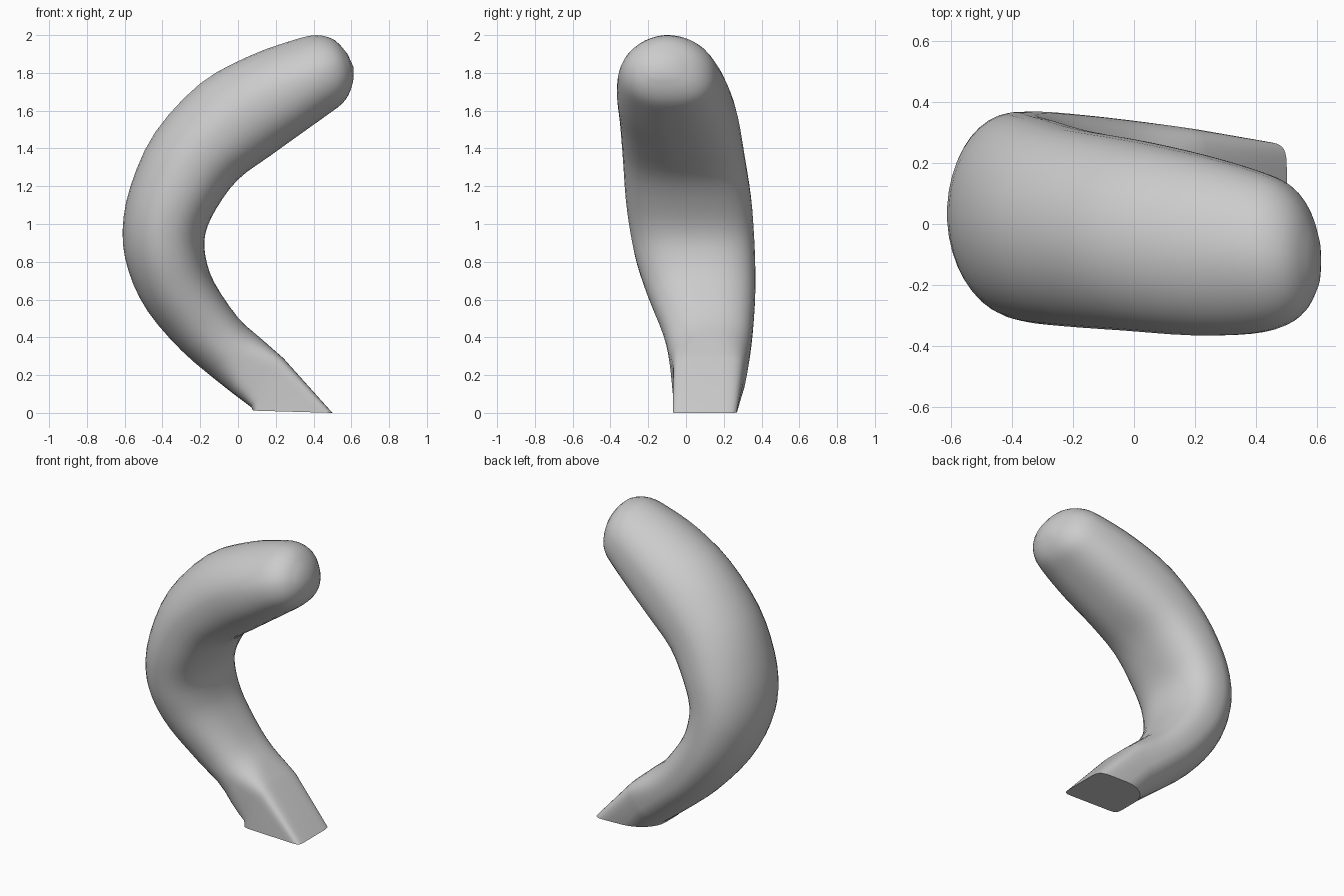
import bpy, bmesh, math
from mathutils import Vector

# Remove the default object
if "Cube" in bpy.data.objects:
    bpy.data.objects.remove(bpy.data.objects["Cube"], do_unlink=True)

SIDES = 40
STEPS = 3

# Sections: outer x, z, inner x, z, front y, back y, squareness
SECTIONS = [
    (.07, .03, .24, .29, -.07, .313, 6),
    (-.1, .16, .115, .4, -.088, .335, 2.6),
    (-.3, .33, 0, .505, -.12, .353, 2.4),
    (-.48, .54, -.125, .69, -.2, .367, 2.3),
    (-.58, .75, -.172, .83, -.26, .367, 2.3),
    (-.612, .96, -.172, .95, -.295, .36, 2.3),
    (-.57, 1.2, -.115, 1.08, -.32, .345, 2.3),
    (-.44, 1.485, 0, 1.235, -.335, .31, 2.3),
    (-.2, 1.745, .17, 1.36, -.35, .275, 2.3),
    (.06, 1.89, .33, 1.475, -.365, .23, 2.3),
    (.28, 1.97, .47, 1.575, -.36, .18, 2.2),
    (.41, 2, .555, 1.64, -.335, .135, 2.2),
    (.51, 1.975, .595, 1.705, -.285, .06, 2.2),
    (.58, 1.9, .612, 1.77, -.21, -.04, 2.2),
]
FOOT = (.08, .012, .5, 0, -.07, .27, 12)
TIP = (.612, -.12, 1.83)


def spline(a, b, c, d, t):
    """Smooth blend from section b to section c."""
    return [(2 * q + (r - p) * t + (2 * p - 5 * q + 4 * r - s) * t ** 2
             + (3 * q - p - 3 * r + s) * t ** 3) / 2
            for p, q, r, s in zip(a, b, c, d)]


def refine(sections):
    """Insert blended sections between the given ones."""
    last = len(sections) - 1
    result = []
    for i in range(last):
        group = [sections[min(max(i + k, 0), last)] for k in (-1, 0, 1, 2)]
        result += [spline(*group, step / STEPS) for step in range(STEPS)]
    return result + [sections[last]]


def squareness(inner, back, square):
    """Each corner of a ring has its own roundness."""
    if back:
        return square / 2 + 1.5 if inner else 2
    return square if inner else square - .35


def add_ring(bm, section):
    """Ring spanning the outer and inner points."""
    ox, oz, ix, iz, front, back, square = section
    centre = Vector((ox + ix, front + back, oz + iz)) / 2
    across = Vector((ix - ox, 0, iz - oz)) / 2
    depth = Vector((0, back - front, 0)) / 2
    ring = []
    for i in range(SIDES):
        angle = math.tau * (i + .5) / SIDES
        c, s = math.cos(angle), math.sin(angle)
        power = squareness(c > 0, s > 0, square)
        u = math.copysign(abs(c) ** (2 / power), c)
        v = math.copysign(abs(s) ** (2 / power), s)
        ring.append(bm.verts.new(centre + across * u + depth * v))
    return ring


# Curved body with a wedge-shaped foot and a rounded tip
bm = bmesh.new()
rings = [add_ring(bm, section) for section in [FOOT] + refine(SECTIONS)]
for lower, upper in zip(rings, rings[1:]):
    for i in range(SIDES):
        j = (i + 1) % SIDES
        bm.faces.new((lower[i], lower[j], upper[j], upper[i]))
bm.faces.new(rings[0])
tip = bm.verts.new(TIP)
for i in range(SIDES):
    bm.faces.new((rings[-1][i], rings[-1][(i + 1) % SIDES], tip))
bmesh.ops.recalc_face_normals(bm, faces=bm.faces)

mesh = bpy.data.meshes.new("curved_body")
bm.to_mesh(mesh)
bm.free()
body = bpy.data.objects.new("curved_body", mesh)
bpy.context.collection.objects.link(body)

# Plain grey material
grey = bpy.data.materials.new("plain_grey")
grey.use_nodes = True
colour = (.6, .6, .6, 1)
grey.diffuse_color = colour
grey.node_tree.nodes["Principled BSDF"].inputs["Base Color"].default_value = colour
mesh.materials.append(grey)

# Smooth skin with crisp edges at the foot
bpy.ops.object.select_all(action="DESELECT")
body.select_set(True)
bpy.context.view_layer.objects.active = body
bpy.ops.object.shade_smooth_by_angle(angle=math.radians(35))
